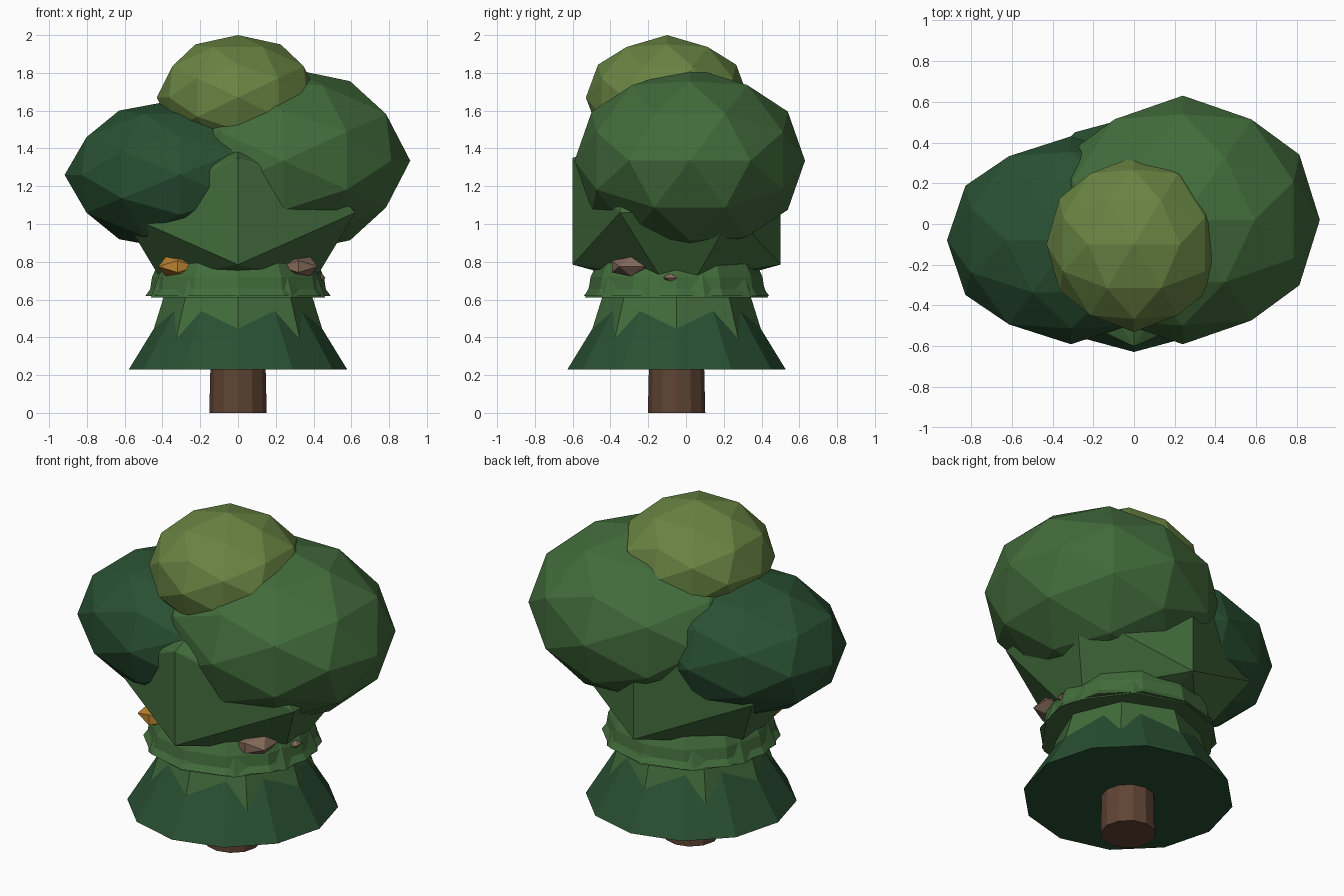
import bpy, bmesh, math
from mathutils import Vector

if "Cube" in bpy.data.objects:
    bpy.data.objects.remove(bpy.data.objects["Cube"])


def material(name, rgb):
    m = bpy.data.materials.new(name)
    m.diffuse_color = (*rgb, 1)
    m.use_nodes = True
    m.node_tree.nodes["Principled BSDF"].inputs["Base Color"].default_value = m.diffuse_color
    return m


MID = material("mid_green", (0.055, 0.15, 0.045))
DARK = material("dark_green", (0.022, 0.08, 0.032))
LIGHT = material("light_green", (0.14, 0.23, 0.055))
BARK = material("bark", (0.115, 0.058, 0.034))
ORANGE = material("orange", (0.5, 0.22, 0.03))
TAN = material("tan", (0.22, 0.14, 0.098))


def finish(name, bm, mat):
    bmesh.ops.recalc_face_normals(bm, faces=bm.faces)
    me = bpy.data.meshes.new(name)
    bm.to_mesh(me)
    bm.free()
    me.materials.append(mat)
    ob = bpy.data.objects.new(name, me)
    bpy.context.collection.objects.link(ob)
    return ob


def turned(name, profile, sides, mat, turn=0.0, cy=-0.05):
    """Faceted solid from (radius, z) rings; a corner faces the front."""
    bm = bmesh.new()
    rings = []
    for r, z in profile:
        ring = []
        for i in range(sides):
            a = math.tau * i / sides - math.pi / 2 + turn
            ring.append(bm.verts.new((r * math.cos(a), cy + r * math.sin(a), z)))
        rings.append(ring)
    for lo, hi in zip(rings, rings[1:]):
        for i in range(sides):
            j = (i + 1) % sides
            bm.faces.new((lo[i], lo[j], hi[j], hi[i]))
    bm.faces.new(rings[0])
    bm.faces.new(rings[-1])
    return finish(name, bm, mat)


def hull(bm):
    bmesh.ops.convex_hull(bm, input=bm.verts)
    loose = [v for v in bm.verts if not v.link_faces]
    bmesh.ops.delete(bm, geom=loose, context='VERTS')


def blob(name, centre, size, mat, cuts=1):
    """Squashed icosphere whose edge midpoints lie on the main axes."""
    bm = bmesh.new()
    phi = (1 + math.sqrt(5)) / 2
    for a in (-1, 1):
        for b in (-phi, phi):
            for co in ((a, 0, b), (b, a, 0), (0, b, a)):
                bm.verts.new(co)
    hull(bm)
    if cuts:
        bmesh.ops.subdivide_edges(bm, edges=bm.edges[:], cuts=cuts, use_grid_fill=True)
    for v in bm.verts:
        n = v.co.normalized()
        v.co = Vector(centre) + Vector(n[i] * size[i] for i in range(3))
    return finish(name, bm, mat)


# Trunk
turned("trunk", [(0.152, 0), (0.14, 0.5)], 12, BARK)

# Lower skirt: two crossing cones
turned("skirt_dark", [(0.578, 0.23), (0.345, 0.61)], 12, DARK)
turned("skirt_green", [(0.515, 0.235), (0.46, 0.40), (0.385, 0.64)], 8, MID)

# Collar above the skirt, two staggered layers
turned("collar", [(0.49, 0.62), (0.465, 0.655), (0.455, 0.72), (0.38, 0.88)], 12, MID)
turned("collar_layer", [(0.485, 0.61), (0.47, 0.65), (0.44, 0.73), (0.38, 0.82)], 10, MID)

# Angular middle mass
bm = bmesh.new()
for y, s in ((-0.60, -1), (0.50, 1)):
    for dy, z in ((0, 0.785), (0, 1.35), (0.2, 1.42), (0.2, 0.73)):
        bm.verts.new((0, y - s * dy, z))
for sx in (-1, 1):
    for x, y, z in ((0.62, -0.35, 1.06), (0.62, 0.25, 1.06), (0.45, -0.08, 0.80),
                    (0.41, -0.13, 0.71), (0.41, 0.05, 0.71), (0.35, -0.05, 1.42),
                    (0.5, -0.35, 1.2), (0.5, 0.25, 1.2)):
        bm.verts.new((sx * x, y, z))
hull(bm)
finish("middle_foliage", bm, MID)

# Rounded crowns
blob("right_crown", (0.24, 0.02, 1.335), (0.672, 0.61, 0.495), MID)
blob("left_crown", (-0.31, -0.08, 1.26), (0.608, 0.51, 0.40), DARK)
blob("top_crown", (0, -0.10, 1.67), (0.43, 0.43, 0.33), LIGHT)

# Small fruits tucked under the foliage
for name, sx, mat in (("orange_fruit", -1, ORANGE), ("tan_fruit", 1, TAN)):
    blob(name, (sx * 0.32, -0.29, 0.775), (0.12, 0.12, 0.06), mat, 0)
blob("side_fruit", (0.42, -0.08, 0.715), (0.05, 0.05, 0.025), TAN, 0)
